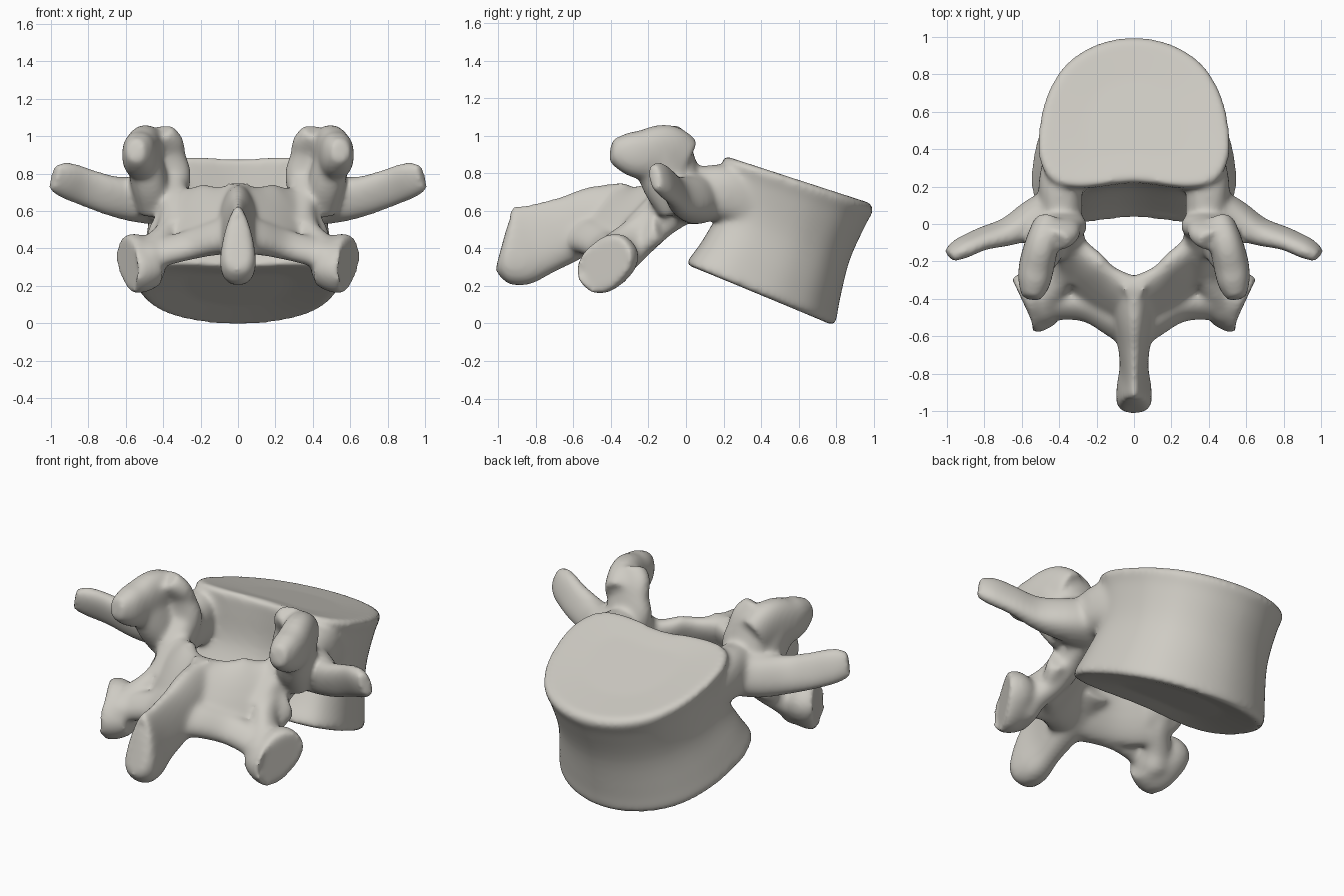
import bpy, bmesh
from math import cos, sin, pi, copysign
from mathutils import Vector

if "Cube" in bpy.data.objects:
    bpy.data.objects.remove(bpy.data.objects["Cube"])


def spline(keys, steps, closed=False):
    """Catmull-Rom samples through keys of any dimension."""
    n, out = len(keys), []
    pick = (lambda i: keys[i % n]) if closed else (lambda i: keys[min(max(i, 0), n - 1)])
    for i in range(n if closed else n - 1):
        p, q, r, s = (pick(i + k) for k in (-1, 0, 1, 2))
        for j in range(steps):
            t = j / steps
            out.append([b + t * ((c - a) + t * ((2 * a - 5 * b + 4 * c - d) + t * (3 * (b - c) + d - a))) / 2
                        for a, b, c, d in zip(p, q, r, s)])
    return out if closed else out + [list(keys[-1])]


def skin(bm, rings):
    """Bridge rings of points into a closed solid."""
    loops = [[bm.verts.new(p) for p in ring] for ring in rings]
    for lo, hi in zip(loops, loops[1:]):
        for i in range(len(lo)):
            bm.faces.new((lo[i - 1], lo[i], hi[i], hi[i - 1]))
    bm.faces.new(loops[0][::-1])
    bm.faces.new(loops[-1])


def limb(bm, ref, keys, taper=0, mirror=True, sides=24):
    """Loft along keys (x, y, z, half extent along ref, half extent across)."""
    samples = spline(keys, 6)
    centres = [Vector(s[:3]) for s in samples]
    rings = []
    for i, s in enumerate(samples):
        tangent = (centres[min(i + 1, len(samples) - 1)] - centres[max(i - 1, 0)]).normalized()
        across = tangent.cross(Vector(ref)).normalized()
        up = across.cross(tangent)
        ring = []
        for k in range(sides):
            u, v = (copysign(abs(f) ** 0.85, f) for f in (cos(2 * pi * k / sides), sin(2 * pi * k / sides)))
            ring.append(centres[i] + up * u * s[3] + across * v * s[4] * (1 - taper * u))
        rings.append(ring)
    skin(bm, rings)
    if mirror:
        skin(bm, [[Vector((-p.x, p.y, p.z)) for p in ring] for ring in rings])


def body(bm):
    """Kidney-shaped drum between two tilted end plates with a narrow waist."""
    half = [(0, .035), (.5, .0), (.78, .02), (.93, .1), (1, .26),
            (.96, .5), (.86, .68), (.68, .84), (.38, .955), (0, 1)]
    outline = spline(half + [(-x, s) for x, s in half[-2:0:-1]], 4, closed=True)
    # rear y, rear z, front y, front z, half width; rounded rims at both ends
    levels = spline([(.035, .30, .775, -.01, .52), (.005, .325, .80, .01, .55), (.08, .43, .815, .10, .525),
                     (.17, .60, .87, .33, .48), (.19, .80, .96, .53, .495),
                     (.195, .875, 1.0, .605, .515), (.22, .89, .975, .645, .495)], 4)
    rings = [[Vector((w * x, ry + (fy - ry) * s, rz + (fz - rz) * s)) for x, s in outline]
             for ry, rz, fy, fz, w in levels]

    def dished(ring, depth):
        mid = sum(ring, Vector()) / len(ring)
        return [p.lerp(mid, .45) + Vector((0, .35, 1)) * depth for p in ring]

    skin(bm, [dished(rings[0], .025)] + rings + [dished(rings[-1], -.01)])


bm = bmesh.new()
body(bm)

# pedicles
limb(bm, (0, 0, 1), [(.40, .36, .62, .12, .08), (.40, .22, .69, .15, .11),
                     (.39, .08, .69, .145, .115), (.41, -.08, .66, .13, .10)])
# transverse processes
limb(bm, (0, -.35, 1), [(.38, .07, .67, .14, .14), (.52, .03, .66, .125, .11), (.67, -.04, .68, .11, .07),
                        (.81, -.08, .725, .105, .052), (.92, -.13, .765, .10, .05), (.99, -.17, .78, .075, .035)])
# superior articular plates
limb(bm, (1, 0, 0), [(.40, -.03, .60, .10, .10), (.39, -.01, .78, .14, .08), (.395, -.025, .90, .115, .065),
                     (.405, -.05, .96, .115, .065), (.43, -.09, 1.02, .085, .065)])
# lobes behind the superior plates
limb(bm, (0, 0, 1), [(.46, .0, .87, .12, .08), (.49, -.1, .92, .14, .09), (.52, -.22, .90, .135, .095),
                     (.535, -.32, .91, .11, .085), (.55, -.40, .925, .06, .05)])
limb(bm, (1, 0, 0), [(.45, -.04, .60, .08, .10), (.47, -.10, .74, .10, .13), (.51, -.17, .89, .09, .12)])
# bridges from the superior plates to the laminae
limb(bm, (1, 0, 0), [(.36, .0, .78, .09, .08), (.355, -.08, .66, .09, .10),
                     (.34, -.17, .55, .08, .11), (.34, -.28, .47, .07, .09)])
# laminae
limb(bm, (0, -.65, -.75), [(.38, -.12, .58, .17, .07), (.29, -.24, .54, .235, .07),
                           (.16, -.365, .54, .225, .07), (-.03, -.46, .565, .225, .09)])
# webs between the inferior processes and the spine
limb(bm, (0, -.65, -.75), [(.53, -.46, .33, .08, .06), (.40, -.44, .38, .085, .06), (.25, -.45, .42, .09, .06),
                           (.11, -.52, .46, .10, .07), (-.02, -.60, .48, .11, .07)])
# inferior articular processes with flat outer facets
limb(bm, (1, 0, 0), [(.38, .03, .66, .08, .10), (.36, -.14, .55, .07, .10), (.38, -.26, .455, .07, .11),
                     (.45, -.36, .37, .08, .12), (.475, -.43, .30, .085, .13), (.48, -.49, .23, .06, .08)])
limb(bm, (0, -.75, -.65), [(.43, -.40, .33, .14, .10), (.52, -.415, .32, .175, .13), (.575, -.42, .32, .175, .13),
                           (.59, -.425, .32, .15, .11)])
# spinous process
limb(bm, (0, 0, 1), [(0, -.34, .62, .13, .10), (0, -.48, .58, .155, .10), (0, -.62, .51, .175, .085),
                     (0, -.78, .45, .195, .07), (0, -.89, .415, .215, .085), (0, -.955, .415, .185, .085),
                     (0, -.98, .42, .12, .05)], taper=.4, mirror=False)

bmesh.ops.recalc_face_normals(bm, faces=bm.faces)
mesh = bpy.data.meshes.new("vertebra")
bm.to_mesh(mesh)
bm.free()

bone = bpy.data.materials.new("pale bone")
bone.use_nodes = True
colour = (.62, .60, .55, 1)
bone.diffuse_color = colour
bone.node_tree.nodes["Principled BSDF"].inputs["Base Color"].default_value = colour
mesh.materials.append(bone)

vertebra = bpy.data.objects.new("vertebra", mesh)
bpy.context.collection.objects.link(vertebra)

# fuse the parts and soften the joints
fuse = vertebra.modifiers.new("fuse", "REMESH")
fuse.mode, fuse.voxel_size, fuse.use_smooth_shade = "VOXEL", .013, True
soften = vertebra.modifiers.new("soften", "SMOOTH")
soften.factor, soften.iterations = .5, 24
